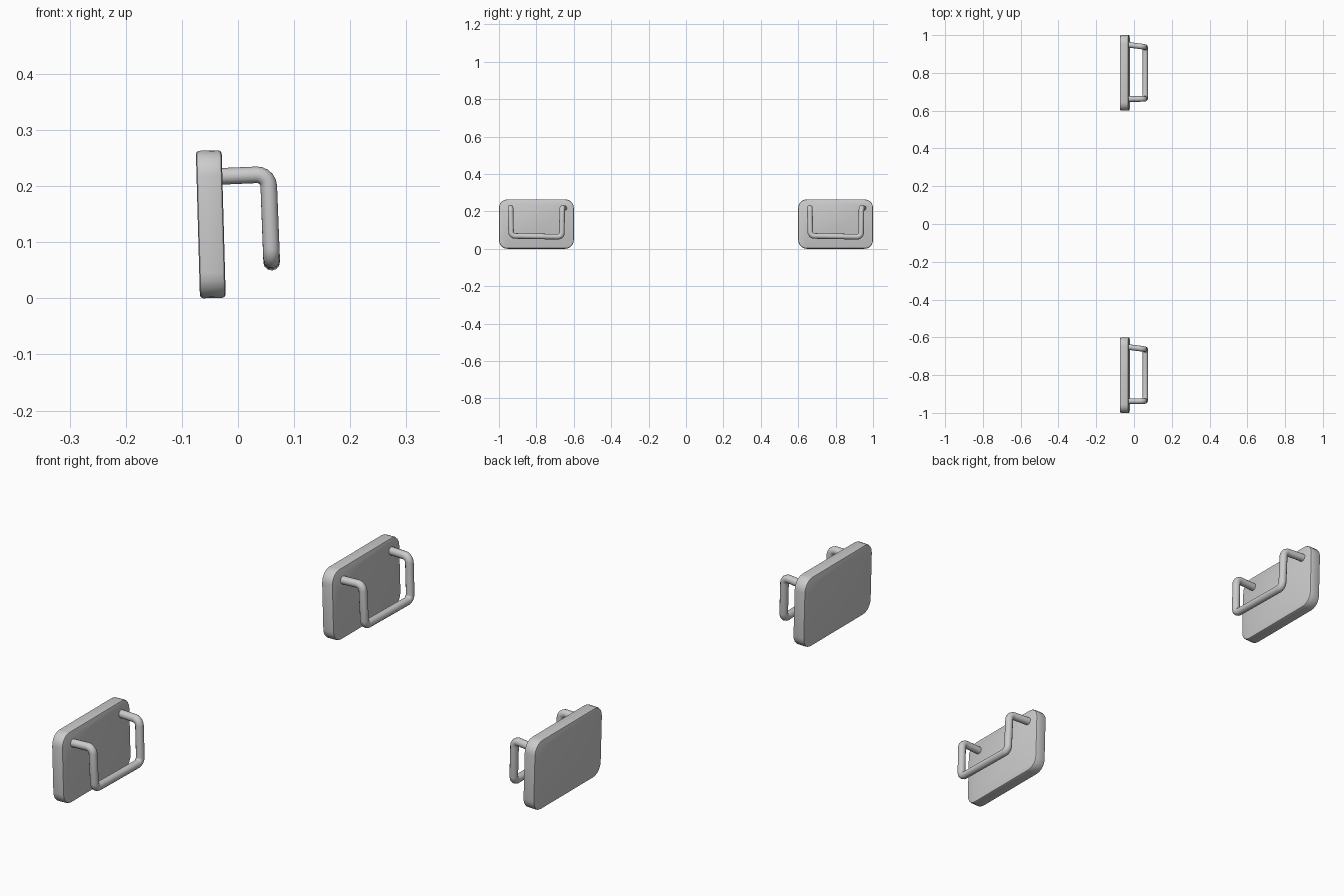
import bpy, bmesh, math
from mathutils import Vector, Matrix

if "Cube" in bpy.data.objects:
    bpy.data.objects.remove(bpy.data.objects["Cube"])

TILT = math.radians(-1.6)


def smooth(obj):
    bpy.ops.object.select_all(action='DESELECT')
    obj.select_set(True)
    bpy.context.view_layer.objects.active = obj
    bpy.ops.object.shade_smooth_by_angle(angle=math.radians(35))


def make_plate(name, y):
    bm = bmesh.new()
    bmesh.ops.create_cube(bm, size=1, matrix=Matrix.Diagonal((0.046, 0.4, 0.263, 1)))
    # round the four outline corners
    corners = [e for e in bm.edges if abs(e.verts[0].co.x - e.verts[1].co.x) > 0.01]
    bmesh.ops.bevel(bm, geom=corners, offset=0.045, segments=5, profile=0.5, affect='EDGES')
    # soften the front and back rims
    rims = [e for e in bm.edges if abs(e.verts[0].co.x - e.verts[1].co.x) < 1e-5]
    bmesh.ops.bevel(bm, geom=rims, offset=0.006, segments=2, profile=0.5, affect='EDGES')
    mesh = bpy.data.meshes.new(name)
    bm.to_mesh(mesh)
    bm.free()
    obj = bpy.data.objects.new(name, mesh)
    bpy.context.collection.objects.link(obj)
    obj.location = (-0.0485, y, 0.132)
    obj.rotation_euler = (0, TILT, 0)
    smooth(obj)


def rounded_path(points, radius, steps=5):
    # replace each inner corner with a curved bend
    pts = [Vector(p) for p in points]
    out = [pts[0]]
    for a, b, c in zip(pts, pts[1:], pts[2:]):
        p = b + (a - b).normalized() * radius
        q = b + (c - b).normalized() * radius
        centre = p + q - b
        for i in range(steps + 1):
            t = i / steps * math.pi / 2
            out.append(centre + (p - centre) * math.cos(t) + (q - centre) * math.sin(t))
    return out + [pts[-1]]


def make_handle(name, y):
    path = rounded_path([(-0.04, -0.138, 0.217), (0.054, -0.138, 0.221),
                         (0.060, -0.135, 0.069), (0.060, 0.136, 0.064),
                         (0.054, 0.138, 0.221), (-0.04, 0.150, 0.217)], 0.021)
    curve = bpy.data.curves.new(name, 'CURVE')
    curve.dimensions = '3D'
    curve.bevel_depth = 0.0148
    curve.bevel_resolution = 4
    curve.use_fill_caps = True
    spline = curve.splines.new('POLY')
    spline.points.add(len(path) - 1)
    for sp, p in zip(spline.points, path):
        sp.co = (*p, 1)
    obj = bpy.data.objects.new(name, curve)
    bpy.context.collection.objects.link(obj)
    obj.location.y = y
    bpy.ops.object.select_all(action='DESELECT')
    obj.select_set(True)
    bpy.context.view_layer.objects.active = obj
    bpy.ops.object.convert(target='MESH')
    smooth(bpy.context.view_layer.objects.active)


# Two identical plates with bail handles
for side, y in (("near", -0.8), ("far", 0.8)):
    make_plate("plate_" + side, y)
    make_handle("handle_" + side, y)
